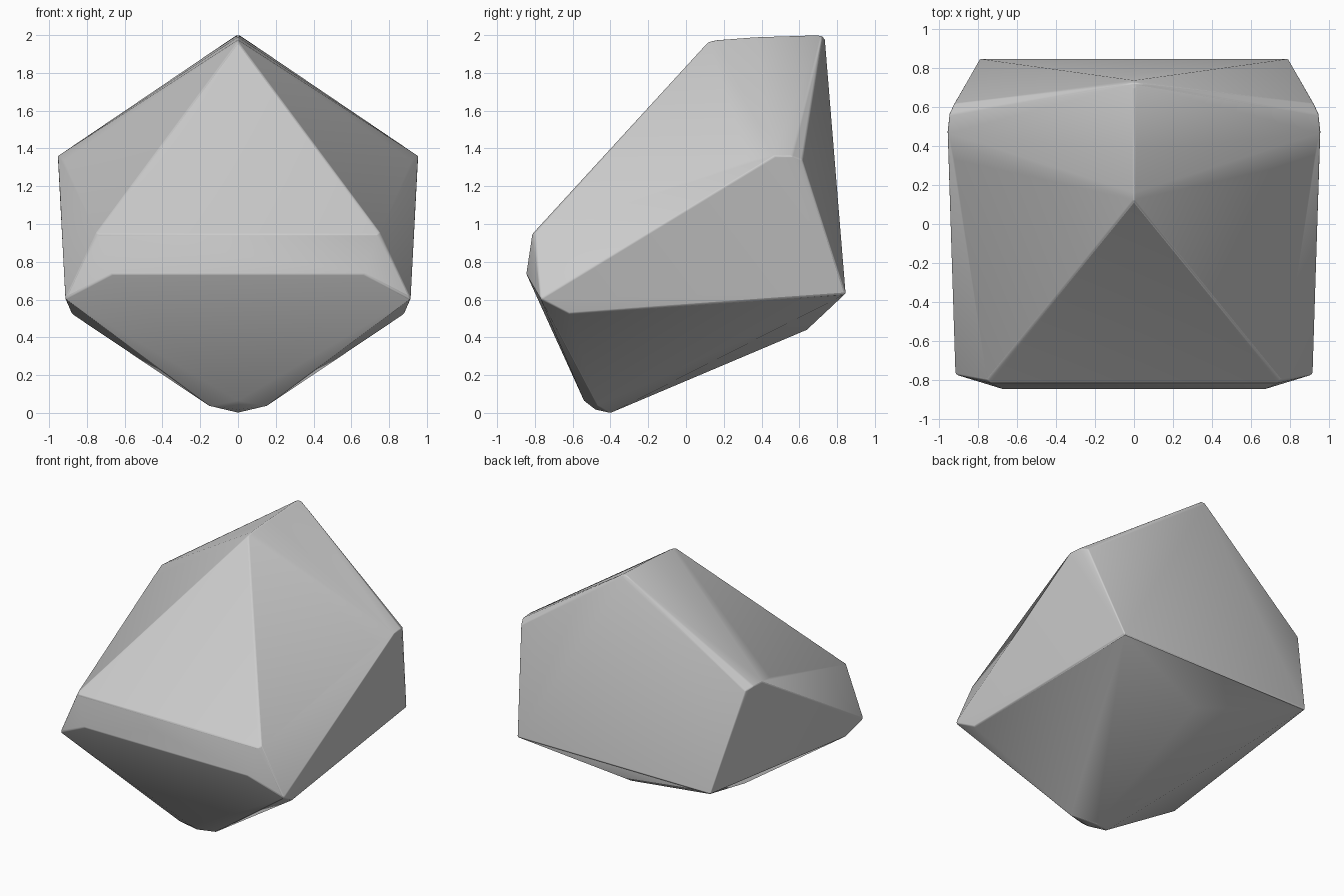
import bpy, bmesh

if "Cube" in bpy.data.objects:
    bpy.data.objects.remove(bpy.data.objects["Cube"])

# Faceted boulder: convex skin over corner clusters, mirrored in x
ridge = [(0.12, 1.965), (0.16, 1.975), (0.35, 1.99), (0.68, 2.0), (0.715, 1.995), (0.735, 1.975)]   # top ridge (y, z)
keel = [(-0.54, 0.065), (-0.48, 0.018), (-0.40, 0.0), (0.64, 0.44)]      # underside (y, z)
corners = [
    (0.015, 0.72, 1.995),                                                 # rounded peak
    (0.955, 0.47, 1.36), (0.92, 0.33, 1.335), (0.945, 0.56, 1.36), (0.92, 0.615, 1.34),  # shoulder
    (0.79, 0.845, 0.63),                                                  # back corner
    (0.75, -0.80, 0.955), (0.735, -0.815, 0.945), (0.67, -0.845, 0.735), (0.915, -0.77, 0.605),  # front corner
    (0.88, -0.62, 0.525),
    (0.15, -0.47, 0.035),                                                 # foot
]
points = [(0, y, z) for y, z in ridge + keel]
points += [(s * x, y, z) for x, y, z in corners for s in (-1, 1)]

bm = bmesh.new()
for p in points:
    bm.verts.new(p)
hull = bmesh.ops.convex_hull(bm, input=bm.verts)
loose = [v for v in bm.verts if not v.link_faces]
bmesh.ops.delete(bm, geom=loose, context='VERTS')
bmesh.ops.recalc_face_normals(bm, faces=bm.faces)
mesh = bpy.data.meshes.new("rock")
bm.to_mesh(mesh)
bm.free()

rock = bpy.data.objects.new("rock", mesh)
bpy.context.collection.objects.link(rock)
bpy.context.view_layer.objects.active = rock
rock.select_set(True)

# Small softened edges between the flat facets
bevel = rock.modifiers.new("soft_edges", 'BEVEL')
bevel.width = 0.008
bevel.segments = 2
bevel.limit_method = 'ANGLE'
bevel.angle_limit = 0.45
bevel.harden_normals = True
bpy.ops.object.shade_smooth_by_angle(angle=0.5)
